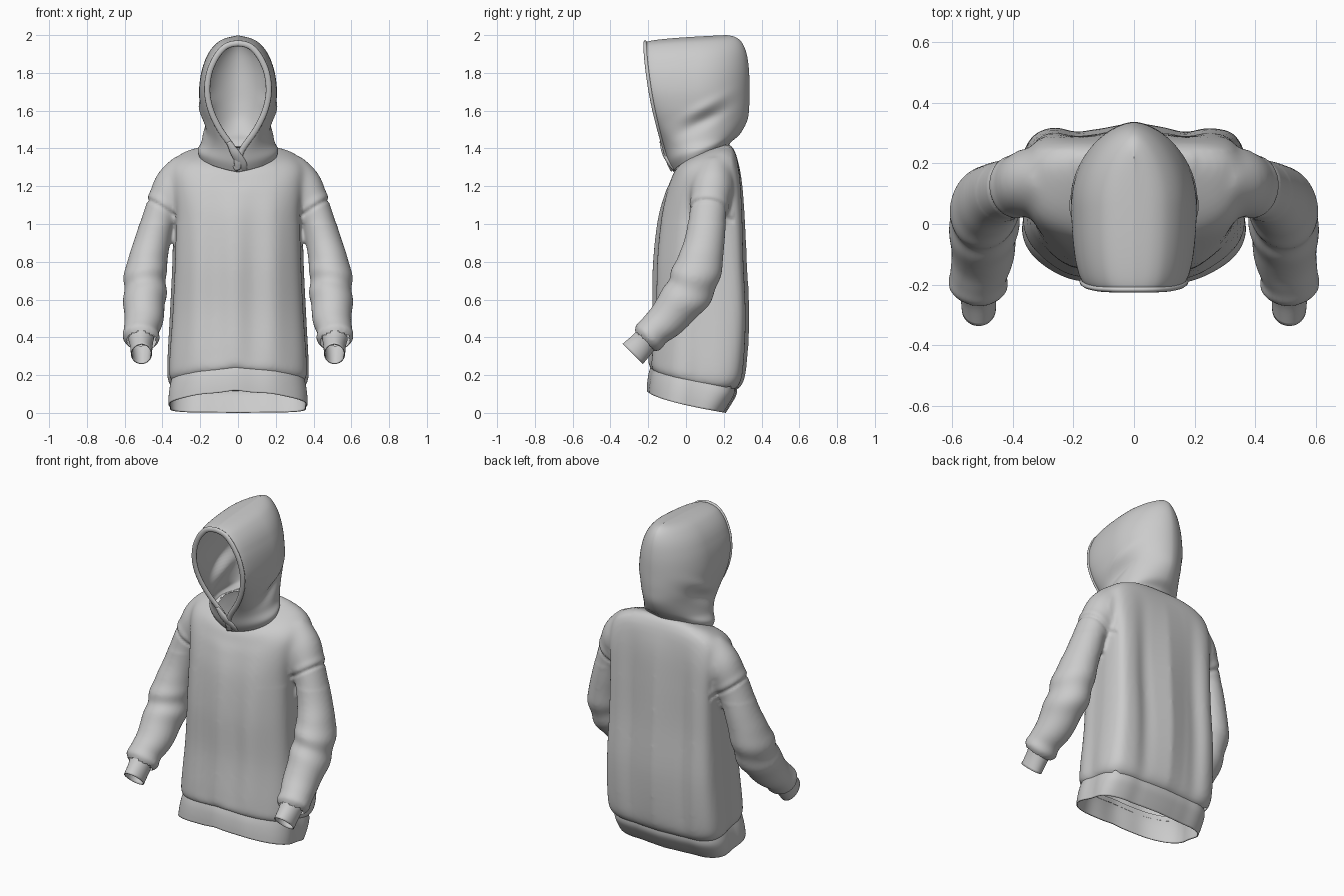
import bpy, bmesh, math
from mathutils import Vector

if "Cube" in bpy.data.objects:
    bpy.data.objects.remove(bpy.data.objects["Cube"])

def spline(rows, n):
    """Catmull-Rom resampling of rows of numbers."""
    out, k = [], len(rows)
    for i in range(k - 1):
        p0, p1, p2, p3 = (rows[max(0, min(k - 1, i + d))] for d in (-1, 0, 1, 2))
        for j in range(n):
            t = j / n
            out.append([0.5 * (2*b + (c - a)*t + (2*a - 5*b + 4*c - d)*t*t + (3*b - a - 3*c + d)*t**3)
                        for a, b, c, d in zip(p0, p1, p2, p3)])
    return out + [list(rows[-1])]

def loft(name, rings, closed=True, caps=False, thick=0):
    bm = bmesh.new()
    vs = [[bm.verts.new(p) for p in r] for r in rings]
    n = len(rings[0])
    for a, b in zip(vs, vs[1:]):
        for i in range(n if closed else n - 1):
            j = (i + 1) % n
            bm.faces.new((a[i], a[j], b[j], b[i]))
    if caps:
        bm.faces.new(vs[0][::-1])
        bm.faces.new(vs[-1])
    bmesh.ops.remove_doubles(bm, verts=bm.verts, dist=0.0004)
    bmesh.ops.recalc_face_normals(bm, faces=bm.faces)
    return finish(name, bm, thick)

def finish(name, bm, thick=0):
    me = bpy.data.meshes.new(name)
    bm.to_mesh(me)
    bm.free()
    for p in me.polygons:
        p.use_smooth = True
    ob = bpy.data.objects.new(name, me)
    bpy.context.collection.objects.link(ob)
    if thick:
        m = ob.modifiers.new("thickness", 'SOLIDIFY')
        m.thickness, m.offset = thick, -1
    return ob

def spow(v, e):
    return math.copysign(abs(v) ** e, v)

def bump(v, c, w):
    return math.exp(-((v - c) / w) ** 2)

def body_ring(row, n=160):
    """Square-backed, round-fronted section that tilts from front to back."""
    zf, zb, yf, yb, hw, fold, back = row
    ym, pts = yf + (yb - yf) * 0.52, []
    for i in range(n):
        a = 2 * math.pi * i / n
        c, s = math.cos(a), math.sin(a)
        e = back if s > 0 else 0.86
        x = hw * spow(c, e)
        y = ym + (yb - ym if s > 0 else ym - yf) * spow(s, e)
        # soft vertical drapes, and a hollow down each side
        if s > 0:
            y -= fold * s * (.6 - .55 * math.cos(x * 19) - .12 * math.cos(x * 52 + .6))
        else:
            y += fold * s * s * (.4 - .4 * math.cos(x * 30 + .5))
        x *= 1 - min(max(fold, 0) * 4, .04) * bump(y, .06, .06)
        f = max(0, min(1, (y - yf) / (yb - yf)))
        pts.append((x, y, zf + (zb - zf) * f ** 0.6))
    return pts

def tube_rings(rows, side, n=48, wrinkle=0):
    """Oval rings following an arm path: x, y, z, half width, half depth."""
    rings = []
    for k, (x, y, z, a, b) in enumerate(rows):
        p, q = rows[max(0, k - 1)], rows[min(len(rows) - 1, k + 1)]
        t = (Vector(q[:3]) - Vector(p[:3])).normalized()
        lat = (Vector((1, 0, 0)) - t * t.x).normalized()
        dep = t.cross(lat)
        ring = []
        for i in range(n):
            g = 2 * math.pi * i / n
            r = 1 + wrinkle * (bump(z, 0.66, 0.11) + 0.5 * bump(z, 0.44, 0.05)) * math.sin(z * 44 + 1.9 * math.sin(g + 0.7))
            v = Vector((x, y, z)) + lat * a * r * math.cos(g) + dep * b * r * math.sin(g)
            ring.append((v.x * side, v.y, v.z))
        rings.append(ring)
    return rings

# torso and sleeves, fused into one cloth surface
torso_rows = [(.225, .115, -.17, .245, .338, .004, .45), (.252, .142, -.196, .29, .37, .01, .45),
              (.33, .23, -.197, .318, .376, .018, .42), (.55, .5, -.18, .335, .362, .025, .38),
              (.8, .8, -.175, .322, .348, .025, .34), (1.02, 1.05, -.15, .31, .345, .017, .32),
              (1.15, 1.23, -.115, .295, .358, .008, .36), (1.22, 1.345, -.085, .272, .35, 0, .45),
              (1.262, 1.403, -.068, .248, .292, 0, .55), (1.285, 1.425, -.052, .222, .195, 0, .6)]
sleeve_rows = [(.255, .15, 1.285, .11, .095), (.335, .138, 1.19, .119, .112), (.405, .118, 1.07, .09, .1),
               (.455, .097, .9, .095, .107), (.487, .06, .75, .11, .127), (.494, .005, .63, .113, .124),
               (.498, -.09, .51, .105, .106), (.51, -.165, .435, .093, .09),
               (.513, -.2, .398, .1, .092), (.515, -.222, .376, .072, .07)]
solids = [loft("torso", [body_ring(r) for r in spline(torso_rows, 6)], caps=True)]
for s in (1, -1):
    solids.append(loft("sleeve", tube_rings(spline(sleeve_rows, 7), s, wrinkle=0.055), caps=True))
bm = bmesh.new()
for ob in solids:
    bm.from_mesh(ob.data)
    bpy.data.objects.remove(ob)
raw = finish("sweater_raw", bm)
m = raw.modifiers.new("fuse", 'REMESH')
m.mode, m.voxel_size = 'VOXEL', 0.011
dg = bpy.context.evaluated_depsgraph_get()
bm = bmesh.new()
bm.from_mesh(bpy.data.meshes.new_from_object(raw.evaluated_get(dg)))
bpy.data.objects.remove(raw)
# open the neck, hem and wrists
wrist, axis = Vector((.515, -.222, .376)), Vector((.04, -.7, -.7)).normalized()
bm.normal_update()
gone = []
for f in bm.faces:
    c, nr = f.calc_center_median(), f.normal
    c.x = abs(c.x)
    neck = c.z > 1.2 and (c.x / .175) ** 2 + ((c.y - .085) / .125) ** 2 < 1
    hem = c.z < .3 and c.x < .335 and nr.z < -.75 and -.165 < c.y < .24
    cuff = (c - wrist).dot(axis) > -.008 and (c - wrist).length < .08 and nr.dot(axis) > .8
    if neck or hem or cuff:
        gone.append(f)
bmesh.ops.delete(bm, geom=gone, context='FACES')
axes = dict(use_axis_x=True, use_axis_y=True, use_axis_z=True)
for k in range(22):
    # extra smoothing blends the shoulders
    vs = [v for v in bm.verts if not v.is_boundary and
          (k < 4 or (v.co.z > 1.0 and .2 < abs(v.co.x) and v.co.y < .24))]
    bmesh.ops.smooth_vert(bm, verts=vs, factor=0.5, **axes)
# stitched groove of the dropped shoulder seams
bm.normal_update()
for v in bm.verts:
    p = Vector((abs(v.co.x), v.co.y, v.co.z))
    if p.x > .33 and .9 < p.z < 1.25 and p.y < .25:
        d = (p - Vector((.408, .125, 1.08))).dot(Vector((.54, -.1, -.83)))
        v.co -= v.normal * (0.007 * bump(d, 0, .01) - 0.004 * bump(d, -.025, .02))
finish("sweater_body", bm)

# hem band
hem_rows = [(.262, .152, -.18, .268, .354, .006, .45), (.215, .1, -.197, .268, .367, .008, .48),
            (.165, .05, -.205, .242, .372, .008, .5), (.12, 0, -.208, .21, .372, .008, .52)]
loft("hem_band", [body_ring(r) for r in spline(hem_rows, 4)], thick=0.006)

# wrist cuffs
cuff_rows = [(.513, -.205, .395, .068, .068), (.512, -.235, .36, .06, .07), (.511, -.282, .312, .056, .076)]
for s, side in ((1, "left"), (-1, "right")):
    loft("cuff_" + side, tube_rings(spline(cuff_rows, 4), s), thick=0.006)

# hood: rows are front z, back z, front y, back y, half width, opening half width
hood_rows = [(1.275, 1.405, -.065, .222, .203, 0), (1.32, 1.435, -.09, .24, .213, .004),
             (1.39, 1.475, -.112, .285, .192, .02), (1.5, 1.55, -.143, .325, .184, .095),
             (1.6, 1.63, -.168, .335, .2, .143), (1.7, 1.72, -.188, .336, .206, .163),
             (1.8, 1.82, -.203, .333, .192, .152), (1.88, 1.905, -.212, .32, .16, .118),
             (1.93, 1.962, -.215, .295, .116, .078), (1.95, 1.99, -.216, .26, .068, .042),
             (1.957, 2.0, -.216, .215, 0, 0)]

def hood_section(row, n=28):
    zf, zb, yf, yb, hw, rx = row
    hw, rx, ym, half = max(hw, 0), max(rx, 0), .06, []
    for i in range(2 * n + 1):
        a = math.pi / 2 * i / n
        if i <= n:
            x, y = rx + (hw - rx) * math.sin(a), ym - (ym - yf) * math.cos(a)
        else:
            x, y = hw * max(0, math.sin(a)) ** 1.15, ym - (yb - ym) * math.cos(a)
        f = max(0, min(1, (y - yf) / (yb - yf)))
        z = zf + (zb - zf) * f ** (0.6 if zf < 1.85 else 0.45)
        # slanting slack folds at the side of the neck
        d = z - .5 * y
        x *= 1 + bump(y, .1, .12) * (.05 * bump(d, 1.57, .03) - .1 * bump(d, 1.5, .035))
        half.append((x, y, z))
    return half + [(-x, y, z) for x, y, z in half[-2::-1]]

sections = [hood_section(r) for r in spline(hood_rows, 6)]
loft("hood", sections, closed=False, thick=0.01)

# rolled hood edge, its sides crossing below the chin
rim = [s[0] for s in sections[3:]]
path = rim + [(-x, y, z) for x, y, z in rim[-2::-1]]
path[0] = (-.02, path[0][1], path[0][2])
n, rings = len(path), []
for k, p in enumerate(path):
    t = (Vector(path[min(n - 1, k + 1)]) - Vector(path[max(0, k - 1)])).normalized()
    inward = t.cross(Vector((0, -1, 0))).normalized()
    depth = t.cross(inward)
    rings.append([Vector(p) + inward * .016 * math.cos(g) + depth * .01 * math.sin(g)
                  for g in (2 * math.pi * i / 12 for i in range(12))])
loft("hood_edge", rings, caps=True)

# collar overlap running from the opening down to the neckline
lap = spline([(-.05, -.13, 1.435, .012, .01), (-.015, -.115, 1.375, .024, .012),
              (.02, -.084, 1.32, .026, .012), (.032, -.062, 1.288, .016, .008)], 6)
loft("collar_overlap", tube_rings(lap, 1, 20), caps=True)
